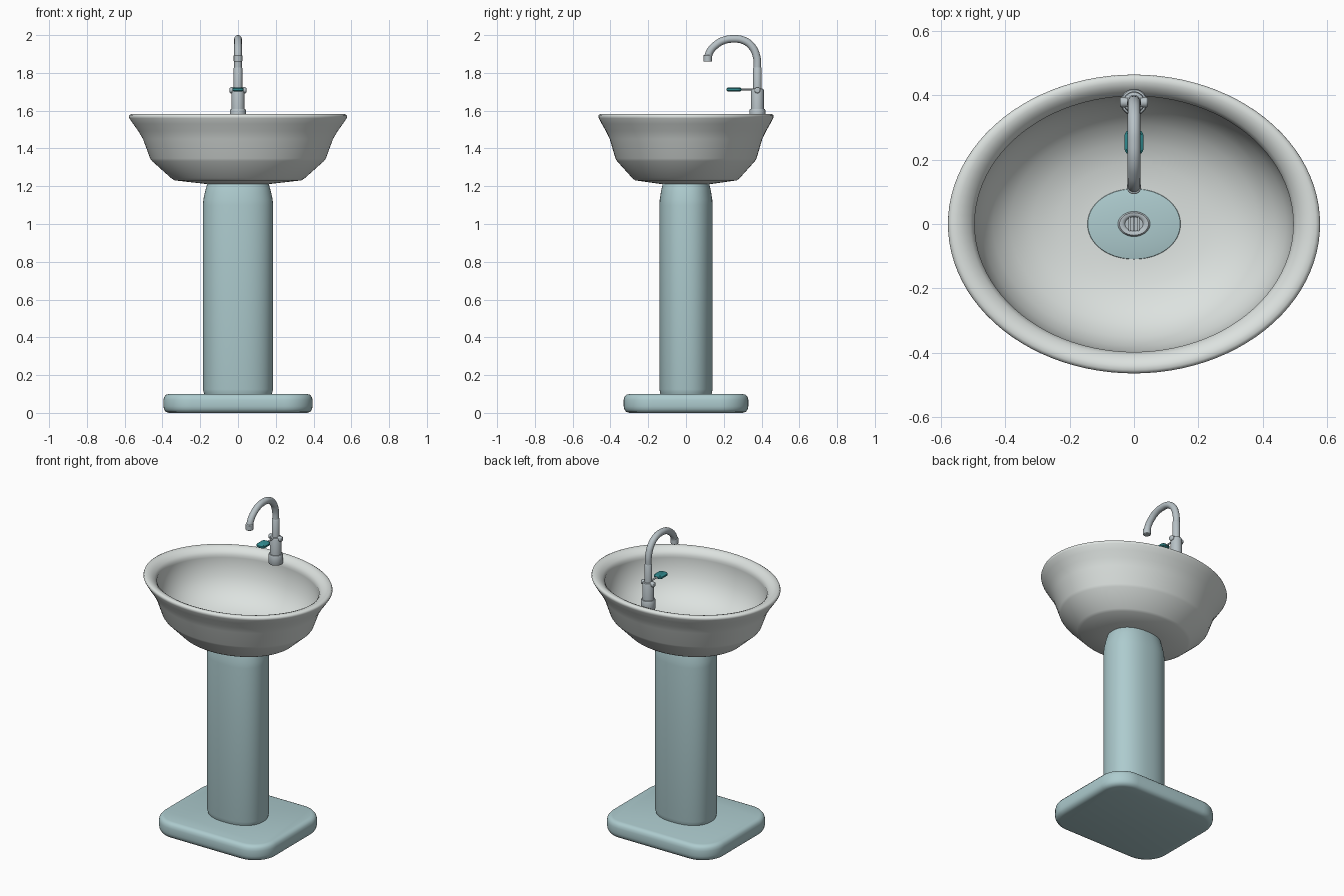
import bpy, math
from math import sin, cos, pi

if "Cube" in bpy.data.objects:
    bpy.data.objects.remove(bpy.data.objects["Cube"])


def material(name, rgb):
    m = bpy.data.materials.new(name)
    m.diffuse_color = (*rgb, 1)
    m.use_nodes = True
    m.node_tree.nodes["Principled BSDF"].inputs["Base Color"].default_value = m.diffuse_color
    return m


PALE = material("pale_blue", (0.42, 0.60, 0.62))
WHITE = material("ceramic", (0.72, 0.76, 0.74))
METAL = material("metal", (0.48, 0.54, 0.57))
TEAL = material("teal", (0.03, 0.26, 0.28))


def finish(ob, mat, angle=40):
    ob.data.materials.append(mat)
    bpy.ops.object.select_all(action='DESELECT')
    bpy.context.view_layer.objects.active = ob
    ob.select_set(True)
    bpy.ops.object.shade_smooth_by_angle(angle=math.radians(angle))
    return ob


def oval(rx, ry, n=64, p=2.0):
    """Superellipse outline."""
    def f(v):
        return math.copysign(abs(v) ** (2 / p), v)
    return [(rx * f(cos(2 * pi * i / n)), ry * f(sin(2 * pi * i / n))) for i in range(n)]


def round_rect(hx, hy, r, seg=10):
    pts = []
    for q, (sx, sy) in enumerate([(1, 1), (-1, 1), (-1, -1), (1, -1)]):
        for i in range(seg + 1):
            a = (q + i / seg) * pi / 2
            pts.append((sx * (hx - r) + r * cos(a), sy * (hy - r) + r * sin(a)))
    return pts


def loft(name, rings, mat, center=(0, 0, 0), angle=40):
    """Skin (outline, z) rings from bottom to top and cap both ends."""
    n = len(rings[0][0])
    cx, cy, cz = center
    verts = [(x + cx, y + cy, z + cz) for pts, z in rings for x, y in pts]
    faces = [(k * n + i, k * n + (i + 1) % n, (k + 1) * n + (i + 1) % n, (k + 1) * n + i)
             for k in range(len(rings) - 1) for i in range(n)]
    faces += [tuple(reversed(range(n))), tuple(range((len(rings) - 1) * n, len(rings) * n))]
    me = bpy.data.meshes.new(name)
    me.from_pydata(verts, [], faces)
    ob = bpy.data.objects.new(name, me)
    bpy.context.collection.objects.link(ob)
    return finish(ob, mat, angle)


def turned(name, profile, mat, center, n=32, ratio=1.0):
    return loft(name, [(oval(r, r * ratio, n), z) for r, z in profile], mat, center)


def rod(name, r, length, axis, loc, mat, bevel=0.004):
    rot = {'x': (0, pi / 2, 0), 'y': (pi / 2, 0, 0), 'z': (0, 0, 0)}[axis]
    bpy.ops.mesh.primitive_cylinder_add(vertices=24, radius=r, depth=length, location=loc, rotation=rot)
    ob = bpy.context.object
    ob.name = name
    if bevel:
        b = ob.modifiers.new("bevel", 'BEVEL')
        b.width, b.segments = bevel, 2
    return finish(ob, mat)


# foot plate with rounded corners and edges
rings = []
for inset, z in [(0.03, 0), (0.012, 0.006), (0.003, 0.02), (0, 0.035), (0, 0.068),
                 (0.004, 0.084), (0.014, 0.096), (0.03, 0.1)]:
    rings.append((round_rect(0.395 - inset, 0.33 - inset, 0.15 - inset), z))
loft("foot_plate", rings, PALE, angle=50)

# pedestal column, its tapered crown shows through the basin floor
col = [(0.95, 0.095), (0.975, 0.108), (1, 0.125), (1, 1.10), (0.985, 1.13), (0.94, 1.17),
       (0.88, 1.21), (0.82, 1.236), (0.77, 1.252), (0.6, 1.257), (0.3, 1.260), (0.05, 1.261)]
loft("pedestal_column", [(oval(0.186 * s, 0.141 * s, 64, 2.3 if z < 1.22 else 2.05), z) for s, z in col], PALE)

# basin: outside wall, rolled lip, inside wall
basin = [(0.03, 1.212), (0.17, 1.212), (0.335, 1.231), (0.352, 1.241), (0.455, 1.333), (0.465, 1.347),
         (0.503, 1.45), (0.528, 1.492), (0.555, 1.53), (0.575, 1.56), (0.578, 1.568), (0.575, 1.577),
         (0.565, 1.582), (0.548, 1.582), (0.528, 1.575), (0.508, 1.56), (0.495, 1.542),
         (0.496, 1.525), (0.490, 1.475), (0.472, 1.415), (0.438, 1.36), (0.385, 1.312),
         (0.315, 1.277), (0.235, 1.257), (0.15, 1.25), (0.03, 1.248)]
rings = []
for r, z in basin:
    rings.append((oval(r, r * 0.803, 96), z))
loft("basin", rings, WHITE, angle=45)

# drain ring and grate bars
turned("drain", [(0.05, 1.255), (0.05, 1.264), (0.045, 1.269), (0.037, 1.269), (0.030, 1.265),
                 (0.028, 1.262)], METAL, (0, 0, 0), 32, 0.78)
for x in (-0.014, 0, 0.014):
    bpy.ops.mesh.primitive_cube_add(size=1, location=(x, 0, 1.266))
    bar = bpy.context.object
    bar.name = "drain_bar"
    bar.dimensions = (0.007, 0.042, 0.008)
    bar.data.materials.append(METAL)

# tap collar and body
TAP_Y = 0.378
turned("tap_collar", [(0.040, 1.548), (0.042, 1.552), (0.042, 1.602), (0.039, 1.608), (0.03, 1.61)],
       METAL, (0, TAP_Y, 0))
turned("tap_body", [(0.034, 1.60), (0.034, 1.708), (0.031, 1.715), (0.021, 1.718)],
       METAL, (0, TAP_Y, 0))
turned("tap_neck_sleeve", [(0.0225, 1.71), (0.0225, 1.825), (0.0195, 1.83)], METAL, (0, TAP_Y, 0))

# gooseneck spout swept along a smooth path
path = [(0.378, 1.72), (0.378, 1.82), (0.374, 1.885), (0.347, 1.942), (0.302, 1.973), (0.25, 1.98),
        (0.20, 1.972), (0.158, 1.948), (0.128, 1.915), (0.115, 1.88)]
cu = bpy.data.curves.new("spout", 'CURVE')
cu.dimensions = '3D'
cu.bevel_depth, cu.bevel_resolution, cu.use_fill_caps = 0.02, 6, True
sp = cu.splines.new('BEZIER')
sp.bezier_points.add(len(path) - 1)
for bp, (y, z) in zip(sp.bezier_points, path):
    bp.co = (0, y, z)
    bp.handle_left_type = bp.handle_right_type = 'AUTO'
sp.resolution_u = 6
spout = bpy.data.objects.new("spout", cu)
bpy.context.collection.objects.link(spout)
cu.materials.append(METAL)
rod("spout_nozzle", 0.0225, 0.036, 'z', (0, 0.115, 1.877), METAL)

# lever pivot, stem and paddle
rod("lever_pivot", 0.016, 0.088, 'x', (0, TAP_Y, 1.708), METAL, 0.006)
rod("lever_stem", 0.005, 0.11, 'y', (0, 0.315, 1.712), METAL, 0)
paddle = [(0.006, -0.010), (0, -0.005), (0, 0.005), (0.006, 0.010)]
loft("lever_paddle", [(round_rect(0.03 - i, 0.04 - i, 0.022 - i, 4), z) for i, z in paddle],
     TEAL, (0, 0.254, 1.712))
